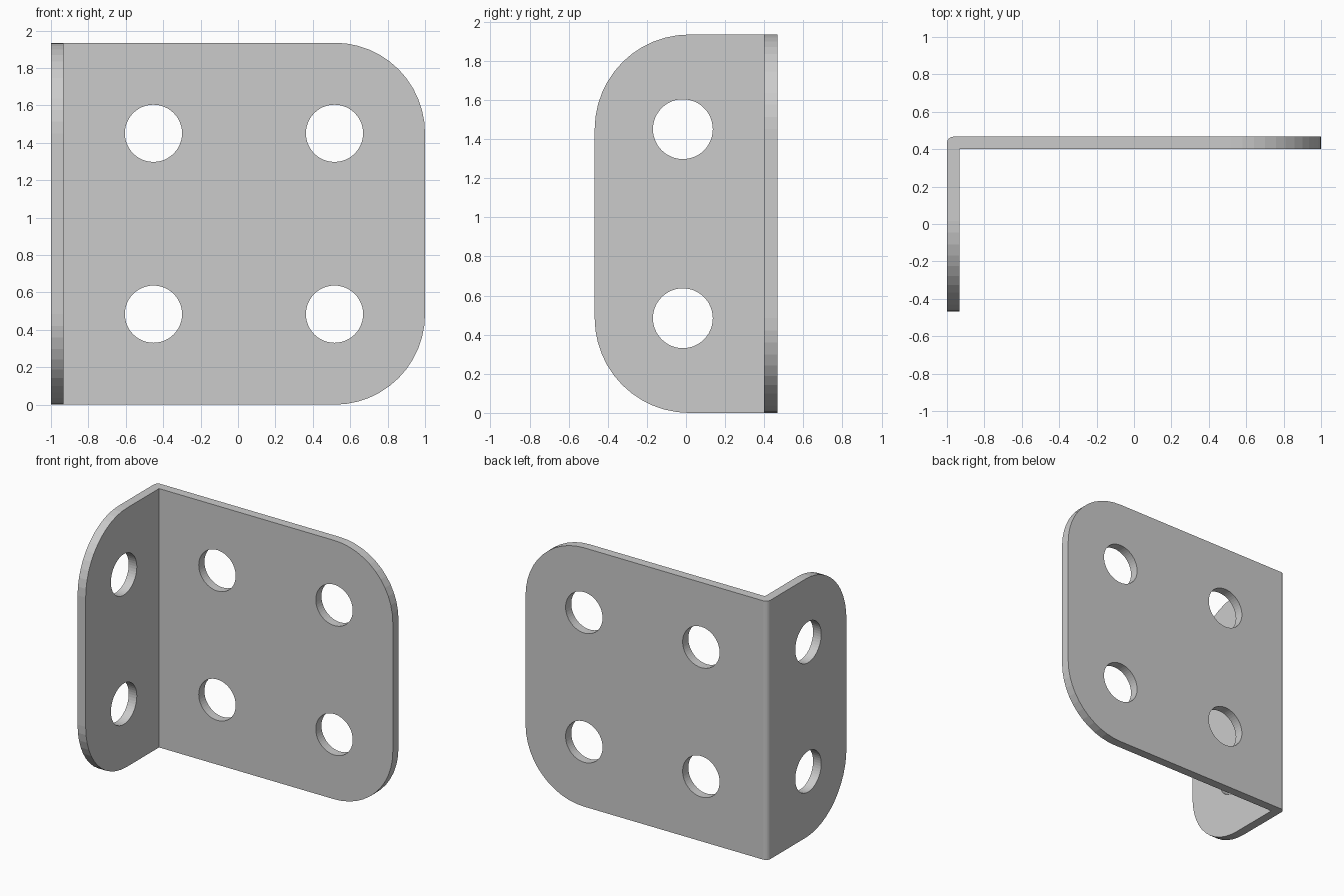
import bpy, bmesh
from math import sin, cos, pi

if "Cube" in bpy.data.objects:
    bpy.data.objects.remove(bpy.data.objects["Cube"])

W, D, H, T = 1.0, 0.467, 1.935, 0.067   # half width, half depth, height, thickness
R, HOLE, BEND = 0.484, 0.153, 0.035     # corner, hole and bend radii
LOW, HIGH = 0.484, H - 0.484            # hole rows


def arc(cx, cy, r, a0, a1, n):
    return [(cx + r * cos(a0 + (a1 - a0) * i / n),
             cy + r * sin(a0 + (a1 - a0) * i / n)) for i in range(n + 1)]


def prism(bm, pts, place, a, b):
    """Extrude a 2D outline from depth a to depth b; place maps (u, v, depth) to xyz."""
    lo = [bm.verts.new(place(u, v, a)) for u, v in pts]
    hi = [bm.verts.new(place(u, v, b)) for u, v in pts]
    n = len(pts)
    bm.faces.new(lo[::-1])
    bm.faces.new(hi)
    for i in range(n):
        j = (i + 1) % n
        bm.faces.new((lo[i], lo[j], hi[j], hi[i]))


def finish(bm, name):
    bmesh.ops.recalc_face_normals(bm, faces=bm.faces)
    me = bpy.data.meshes.new(name)
    bm.to_mesh(me)
    bm.free()
    ob = bpy.data.objects.new(name, me)
    bpy.context.collection.objects.link(ob)
    return ob


# Bent sheet: L profile with a rounded outer bend, extruded upwards
bm = bmesh.new()
profile = [(-W, -D), (-W + T, -D), (-W + T, D - T), (W, D - T), (W, D)]
profile += arc(-W + BEND, D - BEND, BEND, pi / 2, pi, 6)
prism(bm, profile, lambda u, v, d: (u, v, d), 0, H)
bracket = finish(bm, "angle_bracket")

# Cutters: bolt holes and the waste outside each rounded corner
bm = bmesh.new()
on_plate = lambda u, v, d: (u, d, v)
on_flange = lambda u, v, d: (d, u, v)


def hole(u, v, place, a, b):
    prism(bm, arc(u, v, HOLE, 0, 2 * pi, 48)[:-1], place, a, b)


def corner(edge, su, top, place, a, b):
    sv, z = (1, H) if top else (-1, 0)
    pts = [(edge - su * R + su * x, z - sv * R + sv * y)
           for x, y in arc(0, 0, R, 0, pi / 2, 12)]
    e, f = edge + su * 0.1, z + sv * 0.1
    pts += [(edge - su * R, f), (e, f), (e, z - sv * R)]
    prism(bm, pts, place, a, b)


for z in (LOW, HIGH):
    for x in (-0.452, 0.516):
        hole(x, z, on_plate, 0.3, 0.6)
    hole(-0.016, z, on_flange, -1.1, -0.85)
for top in (False, True):
    corner(W, 1, top, on_plate, 0.3, 0.6)
    corner(-D, -1, top, on_flange, -1.1, -0.85)
cutter = finish(bm, "bracket_cutter")
cutter.hide_render = True

# Cut the sheet, then discard the cutter
mod = bracket.modifiers.new("cut", 'BOOLEAN')
mod.operation = 'DIFFERENCE'
mod.solver = 'EXACT'
mod.object = cutter
bpy.context.view_layer.objects.active = bracket
bracket.select_set(True)
bpy.ops.object.modifier_apply(modifier=mod.name)
bpy.data.objects.remove(cutter)
